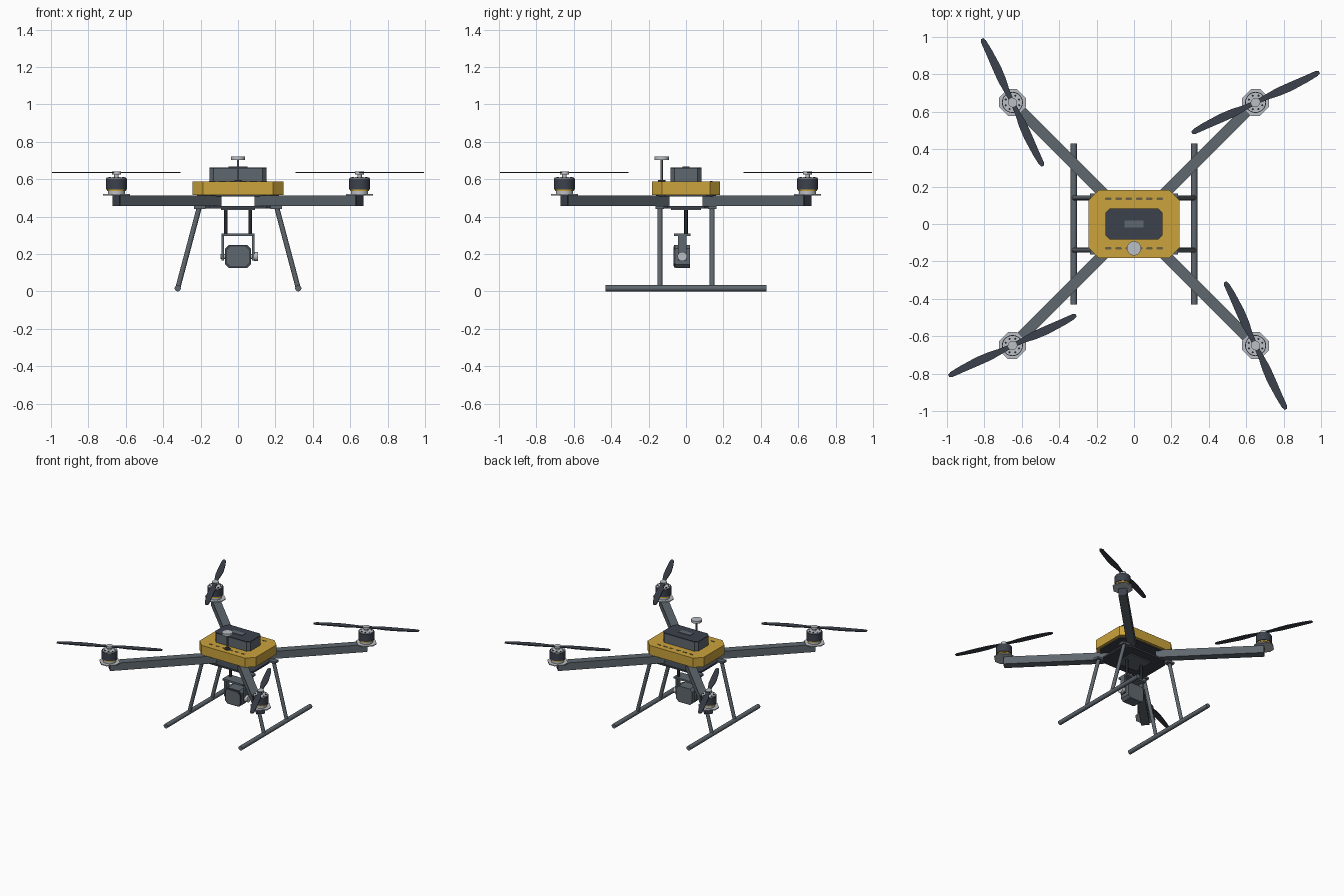
import bpy, bmesh, math
from mathutils import Vector, Matrix

cube = bpy.data.objects.get("Cube")
if cube:
    bpy.data.objects.remove(cube, do_unlink=True)


def material(name, r, g, b):
    m = bpy.data.materials.new(name)
    m.use_nodes = True
    m.diffuse_color = (r, g, b, 1)
    m.node_tree.nodes["Principled BSDF"].inputs["Base Color"].default_value = (r, g, b, 1)
    return m


YELLOW = material("yellow shell", 0.60, 0.37, 0.045)
SLATE = material("slate tube", 0.115, 0.138, 0.158)
DARK = material("dark charcoal", 0.045, 0.053, 0.072)
BLACK = material("black", 0.018, 0.021, 0.027)
SILVER = material("silver", 0.50, 0.53, 0.56)
BROWN = material("vent brown", 0.15, 0.12, 0.06)


def make(name, bm, mat, smooth=False):
    bmesh.ops.recalc_face_normals(bm, faces=bm.faces)
    mesh = bpy.data.meshes.new(name)
    bm.to_mesh(mesh)
    bm.free()
    mesh.materials.append(mat)
    ob = bpy.data.objects.new(name, mesh)
    bpy.context.collection.objects.link(ob)
    if smooth:
        bpy.ops.object.select_all(action='DESELECT')
        ob.select_set(True)
        bpy.context.view_layer.objects.active = ob
        bpy.ops.object.shade_smooth_by_angle(angle=math.radians(35))
    return ob


def prism(name, points, z0, z1, mat, matrix=Matrix()):
    """Extrude a flat outline from z0 to z1."""
    bm = bmesh.new()
    face = bm.faces.new([bm.verts.new((x, y, z0)) for x, y in points])
    ext = bmesh.ops.extrude_face_region(bm, geom=[face])
    verts = [v for v in ext["geom"] if isinstance(v, bmesh.types.BMVert)]
    bmesh.ops.translate(bm, verts=verts, vec=(0, 0, z1 - z0))
    bm.transform(matrix)
    return make(name, bm, mat)


def chamfered(w, d, c):
    """Rectangle outline with cut corners."""
    x, y = w / 2, d / 2
    return [(x, c - y), (x, y - c), (x - c, y), (c - x, y),
            (-x, y - c), (-x, c - y), (c - x, -y), (x - c, -y)]


def box(name, center, size, mat, matrix=Matrix()):
    bm = bmesh.new()
    bmesh.ops.create_cube(bm, size=1)
    bm.transform(matrix @ Matrix.Translation(center) @ Matrix.Diagonal((*size, 1)))
    return make(name, bm, mat)


def tube(name, a, b, r, mat, sides=24):
    a, b = Vector(a), Vector(b)
    bm = bmesh.new()
    bmesh.ops.create_cone(bm, cap_ends=True, segments=sides, radius1=r, radius2=r,
                          depth=(b - a).length)
    turn = (b - a).to_track_quat('Z', 'Y').to_matrix().to_4x4()
    bm.transform(Matrix.Translation((a + b) / 2) @ turn)
    return make(name, bm, mat, smooth=sides > 8)


def disc(name, x, y, z0, z1, r, mat, sides=24):
    return tube(name, (x, y, z0), (x, y, z1), r, mat, sides)


# Central body
prism("shell", chamfered(0.484, 0.364, 0.055), 0.515, 0.588, YELLOW)
prism("upper_plate", chamfered(0.44, 0.32, 0.05), 0.507, 0.515, DARK)
prism("lower_plate", chamfered(0.40, 0.30, 0.05), 0.443, 0.456, DARK)
prism("battery", chamfered(0.304, 0.166, 0.022), 0.588, 0.655, SLATE)
prism("battery_lid", chamfered(0.304, 0.166, 0.022), 0.655, 0.663, DARK)
box("battery_label", (0, 0, 0.6645), (0.10, 0.04, 0.005), SLATE)
for y in (-0.13, 0.135):
    for i in range(6):
        prism("vent_slot", chamfered(0.036, 0.012, 0.004), 0.587, 0.590, BROWN,
              Matrix.Translation((0.055 * (i - 2.5), y, 0)))

# Satellite receiver mast
disc("mast_base", 0, -0.13, 0.588, 0.597, 0.02, DARK)
disc("mast_pole", 0, -0.13, 0.59, 0.705, 0.006, SLATE, 12)
disc("receiver_puck", 0, -0.13, 0.704, 0.722, 0.038, SILVER, 32)

# Propeller blade half outline: distance along the blade, lower and upper edges
BLADE = [(0.02, -0.012, 0.012), (0.07, -0.014, 0.016), (0.13, -0.022, 0.022),
         (0.20, -0.025, 0.021), (0.30, -0.019, 0.018), (0.36, -0.012, 0.017),
         (0.377, -0.004, 0.010)]
outline = [(x, lo) for x, lo, hi in BLADE] + [(x, hi) for x, lo, hi in reversed(BLADE)]

# Arms, motors and propellers
for k in range(4):
    heading = math.radians(45 + 90 * k)
    turn = Matrix.Rotation(heading, 4, 'Z')
    x, y = 0.65 * math.copysign(1, math.cos(heading)), 0.65 * math.copysign(1, math.sin(heading))
    place = Matrix.Translation((x, y, 0))
    box("arm", (0.5374, 0, 0.485), (0.764, 0.06, 0.058), SLATE, turn)
    box("arm_end_cap", (0.9205, 0, 0.485), (0.004, 0.056, 0.054), DARK, turn)
    prism("motor_mount", chamfered(0.135, 0.135, 0.032), 0.513, 0.520, SILVER, place @ turn)
    disc("motor_base", x, y, 0.52, 0.540, 0.046, SILVER)
    disc("motor_ring", x, y, 0.536, 0.547, 0.051, YELLOW)
    disc("motor_bell", x, y, 0.546, 0.604, 0.056, DARK, 32)
    disc("motor_top", x, y, 0.604, 0.610, 0.052, SILVER, 32)
    disc("motor_shaft", x, y, 0.61, 0.630, 0.012, SILVER, 16)
    disc("propeller_hub", x, y, 0.626, 0.642, 0.024, SILVER)
    for i in range(8):
        a = math.tau * i / 8 + math.pi / 8
        disc("motor_bolt", x + 0.039 * math.cos(a), y + 0.039 * math.sin(a),
             0.608, 0.612, 0.006, BLACK, 8)
    for half in (0, 180):
        spin = Matrix.Rotation(math.radians(25 + 90 * k + half), 4, 'Z')
        prism("propeller_blade", outline, 0.632, 0.639, DARK, place @ spin)

# Landing gear
for s in (-1, 1):
    tube("skid", (s * 0.322, -0.43, 0.017), (s * 0.322, 0.43, 0.017), 0.017, SLATE, 12)
    for y in (-0.14, 0.14):
        tube("leg", (s * 0.208, y, 0.446), (s * 0.322, y, 0.017), 0.0135, SLATE, 12)
        box("leg_bracket", (s * 0.205, y, 0.448), (0.06, 0.045, 0.016), SLATE)

# Gimbal and camera
GY = -0.02
box("gimbal_mount", (0, 0, 0.441), (0.18, 0.16, 0.012), SLATE)
for s in (-1, 1):
    tube("gimbal_rod", (s * 0.065, 0, 0.44), (s * 0.065, 0, 0.305), 0.0095, BLACK, 12)
    box("yoke_side", (s * 0.082, GY, 0.237), (0.014, 0.045, 0.145), SLATE)
    tube("tilt_axle", (s * 0.065, GY, 0.187), (s * 0.094, GY, 0.187), 0.014, SILVER, 16)
box("yoke_bar", (0, GY, 0.303), (0.178, 0.088, 0.014), SLATE)
tube("tilt_motor", (0.086, GY, 0.187), (0.108, GY, 0.187), 0.025, SILVER)
upright = Matrix.Translation((0, GY, 0.187)) @ Matrix.Rotation(math.pi / 2, 4, 'X')
prism("camera_body", chamfered(0.138, 0.124, 0.02), -0.042, 0.036, SLATE, upright)
prism("camera_front", chamfered(0.134, 0.120, 0.02), 0.036, 0.043, DARK, upright)
prism("camera_window", chamfered(0.118, 0.104, 0.018), 0.042, 0.046, SLATE, upright)
